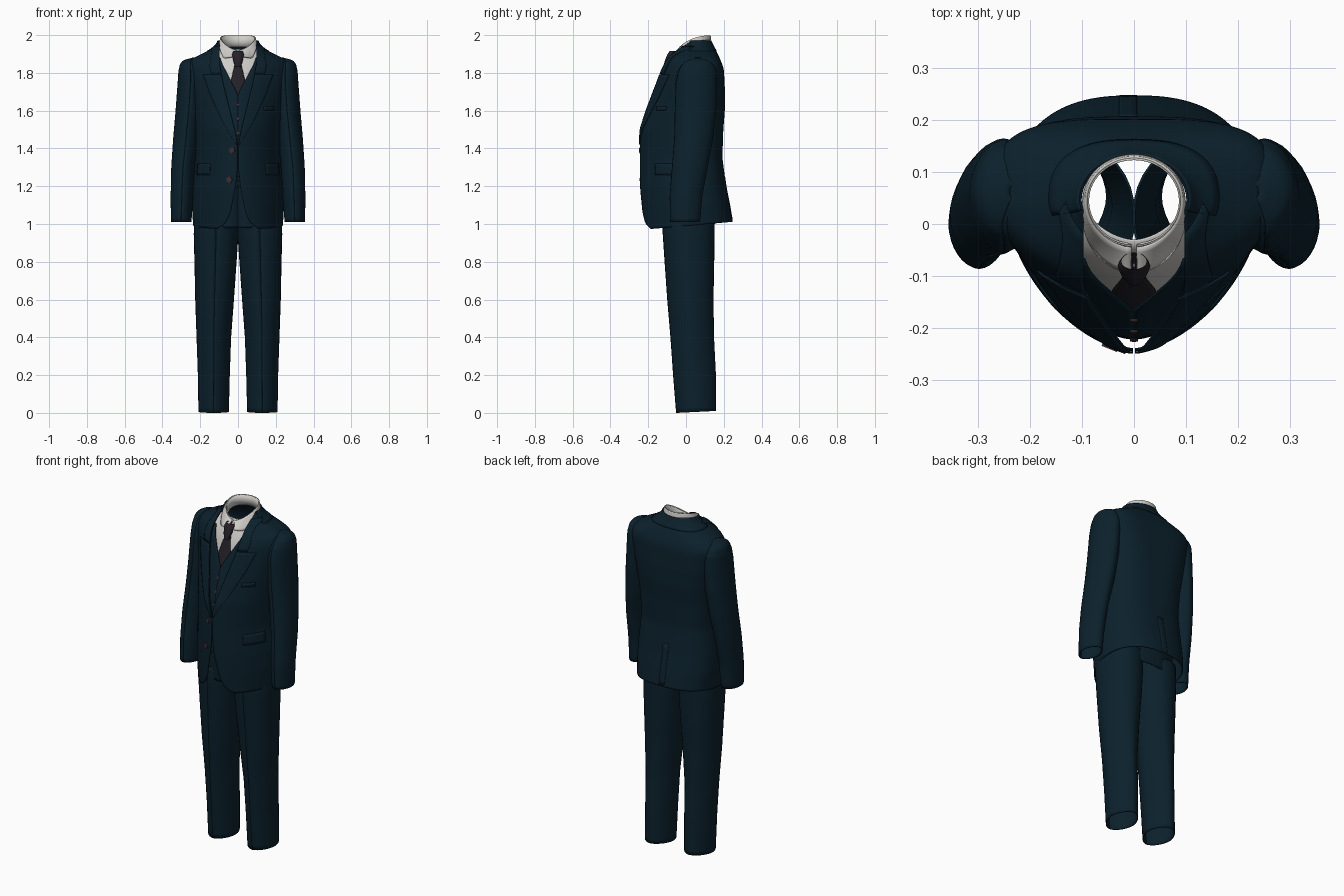
import bpy, math
from mathutils import Vector

if "Cube" in bpy.data.objects:
    bpy.data.objects.remove(bpy.data.objects["Cube"])


def material(name, rgb):
    m = bpy.data.materials.new(name)
    m.use_nodes = True
    m.diffuse_color = (*rgb, 1)
    bsdf = next(n for n in m.node_tree.nodes if n.type == 'BSDF_PRINCIPLED')
    bsdf.inputs["Base Color"].default_value = (*rgb, 1)
    bsdf.inputs["Roughness"].default_value = 0.8
    return m


NAVY = material("navy_wool", (0.0035, 0.015, 0.0255))
SHIRT = material("shirt_white", (0.62, 0.61, 0.58))
TIE = material("tie_charcoal", (0.017, 0.015, 0.02))
BUTTON = material("button_brown", (0.045, 0.027, 0.026))
FRONT_POWER = 1.18


def lerp_table(table, z):
    if z <= table[0][0]:
        return table[0][1:]
    for a, b in zip(table, table[1:]):
        if z <= b[0]:
            f = (z - a[0]) / (b[0] - a[0])
            return [u + (v - u) * f for u, v in zip(a[1:], b[1:])]
    return table[-1][1:]


def smooth_table(table, z, w=0.012):
    rows = [lerp_table(table, z + d) for d in (-w, 0, w)]
    return [sum(c) / 3 for c in zip(*rows)]


def span(a, b, n):
    return [a + (b - a) * i / n for i in range(n + 1)]


def grid(name, rows, mat, thick=0.004, angle=50):
    """Skin a list of equal-length point rows."""
    n = len(rows[0])
    verts = [p for r in rows for p in r]
    faces = [(i * n + j, i * n + j + 1, (i + 1) * n + j + 1, (i + 1) * n + j)
             for i in range(len(rows) - 1) for j in range(n - 1)]
    mesh = bpy.data.meshes.new(name)
    mesh.from_pydata(verts, [], faces)
    mesh.materials.append(mat)
    obj = bpy.data.objects.new(name, mesh)
    bpy.context.collection.objects.link(obj)
    if thick:
        mod = obj.modifiers.new("cloth", 'SOLIDIFY')
        mod.thickness = thick
        mod.offset = 0
    bpy.ops.object.select_all(action='DESELECT')
    obj.select_set(True)
    bpy.context.view_layer.objects.active = obj
    bpy.ops.object.shade_smooth_by_angle(angle=math.radians(angle))


def oval(t, hw, yf, yb, yc, pf, pb):
    s, c = math.sin(t), math.cos(t)
    p = pf if c > 0 else pb
    x = math.copysign(abs(s) ** p, s) * hw
    return x, (yc - (yc - yf) * c ** p if c > 0 else yc + (yb - yc) * abs(c) ** p)


# Torso sections: height, half width, front, back, widest depth, back squareness
TORSO = [(0.99, .235, -.23, .245, .03, .8), (1.1, .242, -.237, .23, .03, .8), (1.2, .24, -.242, .21, .03, .8),
         (1.35, .224, -.242, .19, .03, .75), (1.5, .23, -.24, .195, .03, .7), (1.6, .24, -.214, .203, .03, .65),
         (1.7, .254, -.182, .204, .03, .6), (1.82, .272, -.142, .198, .04, .55), (1.855, .265, -.125, .186, .045, .55),
         (1.875, .243, -.115, .177, .045, .6), (1.89, .208, -.106, .17, .045, .65), (1.91, .165, -.09, .16, .045, .75),
         (1.94, .12, -.065, .143, .045, .9), (1.97, .1, -.04, .127, .045, 1)]
# Front edge of the jacket: height, distance from the middle
EDGE = [(0.99, .11), (1.02, .065), (1.07, .038), (1.2, .012), (1.3, .002), (1.42, .002), (1.47, .01),
        (1.55, .03), (1.65, .055), (1.75, .08), (1.85, .098), (1.97, .098)]
LAPEL = [(1.42, .01), (1.55, .085), (1.68, .145), (1.79, .185)]
NECKLINE = [(1.69, .002), (1.85, .085), (1.9, .1)]


def torso(z, t, off=0.0):
    hw, yf, yb, yc, pb = smooth_table(TORSO, z)
    x, y = oval(t, hw + off, yf - off, yb + off, yc, FRONT_POWER, pb)
    return x, y, z + y * 0.8 * max(0, 1.1 - z)


def t_at(x, z, off=0.0):
    hw = smooth_table(TORSO, z)[0] + off
    return math.asin(min(1, (x / hw)) ** (1 / FRONT_POWER))


def patch(name, zs, ts, n, off, mat, thick=0.004):
    """Panel lying on the torso; ts(z) gives its start and end angle."""
    grid(name, [[torso(z, t, off) for t in span(*ts(z), n)] for z in zs], mat, thick)


# Jacket body with open front
def jacket_range(z):
    t = t_at(lerp_table(EDGE, z)[0], z)
    return t, 2 * math.pi - t


patch("jacket_body", span(0.99, 1.97, 80), jacket_range, 96, 0, NAVY, 0.005)
patch("jacket_collar", span(1.915, 1.972, 6), lambda z: (1.3, 2 * math.pi - 1.3), 40, .004, NAVY)
patch("back_vent", span(1.0, 1.25, 8), lambda z: (math.pi - .01, math.pi + .07), 4, .002, NAVY)

# Waistcoat, shirt front and tie blade
for s, side in ((1, "left"), (-1, "right")):
    patch(f"waistcoat_{side}", span(1.16, 1.88, 36),
          lambda z: (s * (t_at(lerp_table(NECKLINE, z)[0], z, -.022) if z > 1.69 else
                          t_at(max(.001, .25 - (z - 1.0) * 1.2), z, -.022) if z < 1.2 else 0), s * 1.3),
          16, -.022, NAVY)
patch("shirt_front", span(1.6, 1.925, 16), lambda z: (-1.3, 1.3), 30, -.046, SHIRT)
BLADE = [(1.64, .05), (1.74, .042), (1.84, .018)]
patch("tie_blade", span(1.64, 1.85, 10),
      lambda z: [k * t_at(lerp_table(BLADE, z)[0], z, -.036) for k in (-1, 1)], 8, -.036, TIE)


# Closed tubes: height, centre x, half width, centre y, half depth, corner power
def tube(name, table, zs, mat, side=1, hem=0.0, n=32, thick=.005):
    rows = []
    for z in zs:
        xc, rx, yc, ry, p = smooth_table(table, z, .004)
        ring = [oval(t, rx, yc - ry, yc + ry, yc, p, p) for t in span(0, 2 * math.pi, n)]
        rows.append([(side * (xc + x), y, z + hem * max(0, .1 - z) * (y + .05)) for x, y in ring])
    grid(name, rows, mat, thick)


SLEEVE = [(1.01, .301, .052, -.005, .077, 1.1), (1.15, .297, .057, 0, .084, 1.1), (1.3, .291, .06, .02, .092, 1.1),
          (1.45, .275, .066, .04, .1, 1.1), (1.6, .26, .068, .05, .107, 1.1), (1.75, .25, .067, .055, .107, 1.1),
          (1.81, .25, .063, .06, .098, 1.1), (1.845, .252, .053, .062, .08, 1.1), (1.862, .252, .041, .062, .058, 1.1),
          (1.872, .245, .025, .062, .035, 1), (1.875, .235, .004, .062, .01, 1)]
LEG = [(0, .129, .078, .053, .103, 1.15), (.2, .128, .082, .045, .111, 1.2), (.4, .128, .089, .033, .113, 1.2),
       (.6, .124, .1, .023, .12, 1.08), (.8, .119, .109, .018, .129, .98), (.95, .116, .116, .014, .135, .95),
       (1.05, .114, .114, .015, .135, .95)]
PELVIS = [(.98, 0, .228, .014, .134, .95), (1.1, 0, .222, .016, .142, .95), (1.28, 0, .2, .01, .145, .95)]
KNOT = [(1.83, 0, .014, -.107, .012, 1), (1.86, 0, .024, -.096, .018, 1), (1.9, 0, .032, -.08, .018, 1),
        (1.915, 0, .024, -.07, .016, 1)]


def button(name, loc, normal, r=.013):
    bpy.ops.mesh.primitive_cylinder_add(vertices=16, radius=r, depth=.008, location=loc)
    obj = bpy.context.object
    obj.name = name
    obj.rotation_euler = Vector(normal).to_track_quat('Z', 'Y').to_euler()
    obj.data.materials.append(BUTTON)


for s, side in ((1, "left"), (-1, "right")):
    # Sleeves and trouser legs
    tube(f"sleeve_{side}", SLEEVE, span(1.01, 1.79, 36) + span(1.8, 1.879, 16), NAVY, s)
    tube(f"trouser_leg_{side}", LEG, span(0, 1.05, 40), NAVY, s, .5)

    # Lapel below the notch, collar leaf above it
    patch(f"lapel_{side}", span(1.42, 1.79, 24),
          lambda z: [s * t_at(lerp_table(t, z)[0], z, .006) for t in (EDGE, LAPEL)], 10, .006, NAVY)
    patch(f"collar_leaf_{side}", span(1.795, 1.94, 10),
          lambda z: (s * t_at(lerp_table(EDGE, z)[0], z, .005),
                     s * max(t_at(.15 - .2 * abs(z - 1.84), z, .005), 1.35 if z > 1.915 else 0)),
          8, .005, NAVY)

    # Pocket flaps and cuff buttons
    patch(f"pocket_flap_{side}", span(1.26, 1.32, 4), lambda z: (s * .74, s * 1.2), 8, .004, NAVY)
    for k in range(3):
        button(f"cuff_button_{side}_{k}", (s * .331, .052, 1.07 + .028 * k), (s * .7, 1, 0), .008)

patch("chest_pocket", span(1.6, 1.622, 2), lambda z: (.65, .92), 6, .003, NAVY)
tube("trouser_seat", PELVIS, span(.98, 1.28, 20), NAVY)
tube("tie_knot", KNOT, span(1.83, 1.915, 10), TIE, n=16, thick=0)

# Jacket and waistcoat buttons
for i, (x, z) in enumerate(((.03, 1.39), (.045, 1.235))):
    button(f"jacket_button_{i}", torso(z, -t_at(x, z), .004), (-.4, -1, 0), .016)
for i, z in enumerate((1.48, 1.555, 1.63)):
    button(f"waistcoat_button_{i}", torso(z, 0, -.02), (0, -1, .3), .008)


# Shirt collar: inner stand and folded leaf with points
def collar_point(t, drop, out):
    x, y = oval(t, .09 + out * .6, -.042 - out, .126 + out * .5, .045, 1, 1)
    u = min(1, max(0, (y + .042 + out) / .168))
    return x, y, 1.918 + .08 * math.sin(math.pi / 2 * u ** .75) - drop


def leaf_drop(t):
    d = min(t, 2 * math.pi - t)
    return .025 + .05 * max(0, 1 - abs(d - .7) / .65)


around = span(.05, 2 * math.pi - .05, 64)
grid("collar_stand", [[collar_point(t, d, -.003) for t in around] for d in (0, .03, .06)], SHIRT)
grid("collar_leaf", [[collar_point(t, leaf_drop(t) * f, .003 + f * (.008 + .04 * max(0, math.cos(t))))
                      for t in around] for f in span(0, 1, 5)], SHIRT, .005)
